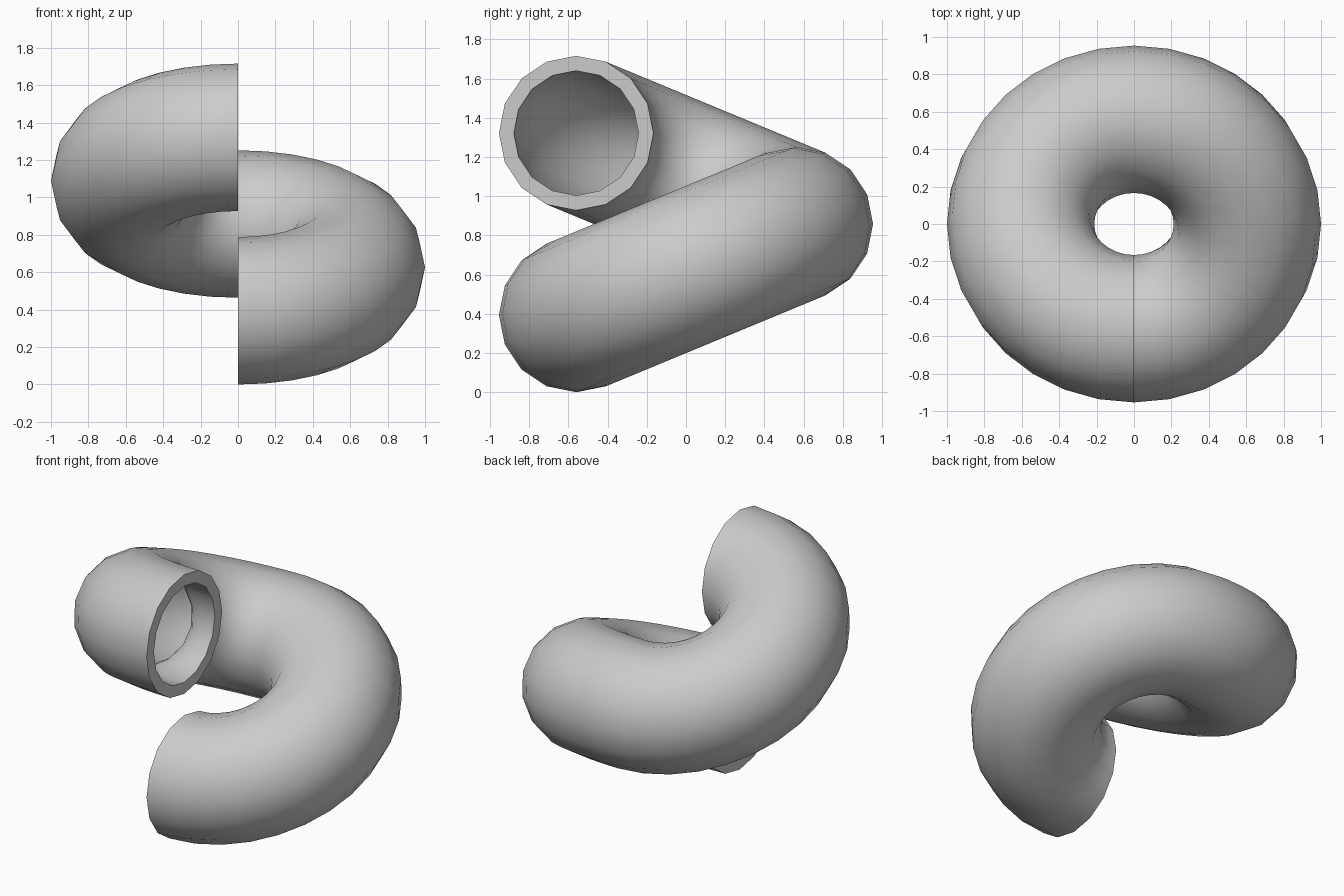
import bpy, bmesh
from math import pi, sin, cos, radians
from mathutils import Matrix

if "Cube" in bpy.data.objects:
    bpy.data.objects.remove(bpy.data.objects["Cube"])

R, R_OUT, R_IN = 0.606, 0.394, 0.318   # coil radius, pipe outer and inner radius
SIDES, STEPS = 16, 32                  # pipe sides, rings per turn
TILT = radians(22.5)
RISE = R * sin(TILT)                   # height change per quarter turn


def ring(bm, i, r):
    """One pipe cross-section; the right half tilts up to the back, the left half up to the front."""
    a = -pi / 2 + 2 * pi * i / STEPS
    right = i <= STEPS // 2
    tilt = TILT if right else -TILT
    height = R_OUT + (RISE if right else 3 * RISE)
    m = Matrix.Translation((0, 0, height)) @ Matrix.Rotation(tilt, 4, 'X')
    verts = []
    for k in range(SIDES):
        p = 2 * pi * k / SIDES - tilt  # keeps the rings lined up at the back seam
        d = R + r * cos(p)
        co = m @ Matrix.Translation((d * cos(a), d * sin(a), r * sin(p)))
        verts.append(bm.verts.new(co.translation))
    return verts


def bridge(bm, a, b):
    for k in range(SIDES):
        n = (k + 1) % SIDES
        bm.faces.new((a[k], a[n], b[n], b[k]))


# Hollow coiled pipe: outer wall, inner wall and two end rims
bm = bmesh.new()
outer = [ring(bm, i, R_OUT) for i in range(STEPS + 1)]
inner = [ring(bm, i, R_IN) for i in range(STEPS + 1)]
for wall in (outer, inner):
    for a, b in zip(wall, wall[1:]):
        bridge(bm, a, b)
for end in (0, -1):
    bridge(bm, outer[end], inner[end])
bmesh.ops.recalc_face_normals(bm, faces=bm.faces)

mesh = bpy.data.meshes.new("coiled_pipe")
bm.to_mesh(mesh)
bm.free()
pipe = bpy.data.objects.new("coiled_pipe", mesh)
bpy.context.collection.objects.link(pipe)
bpy.context.view_layer.objects.active = pipe
pipe.select_set(True)
bpy.ops.object.shade_smooth_by_angle(angle=radians(40))
